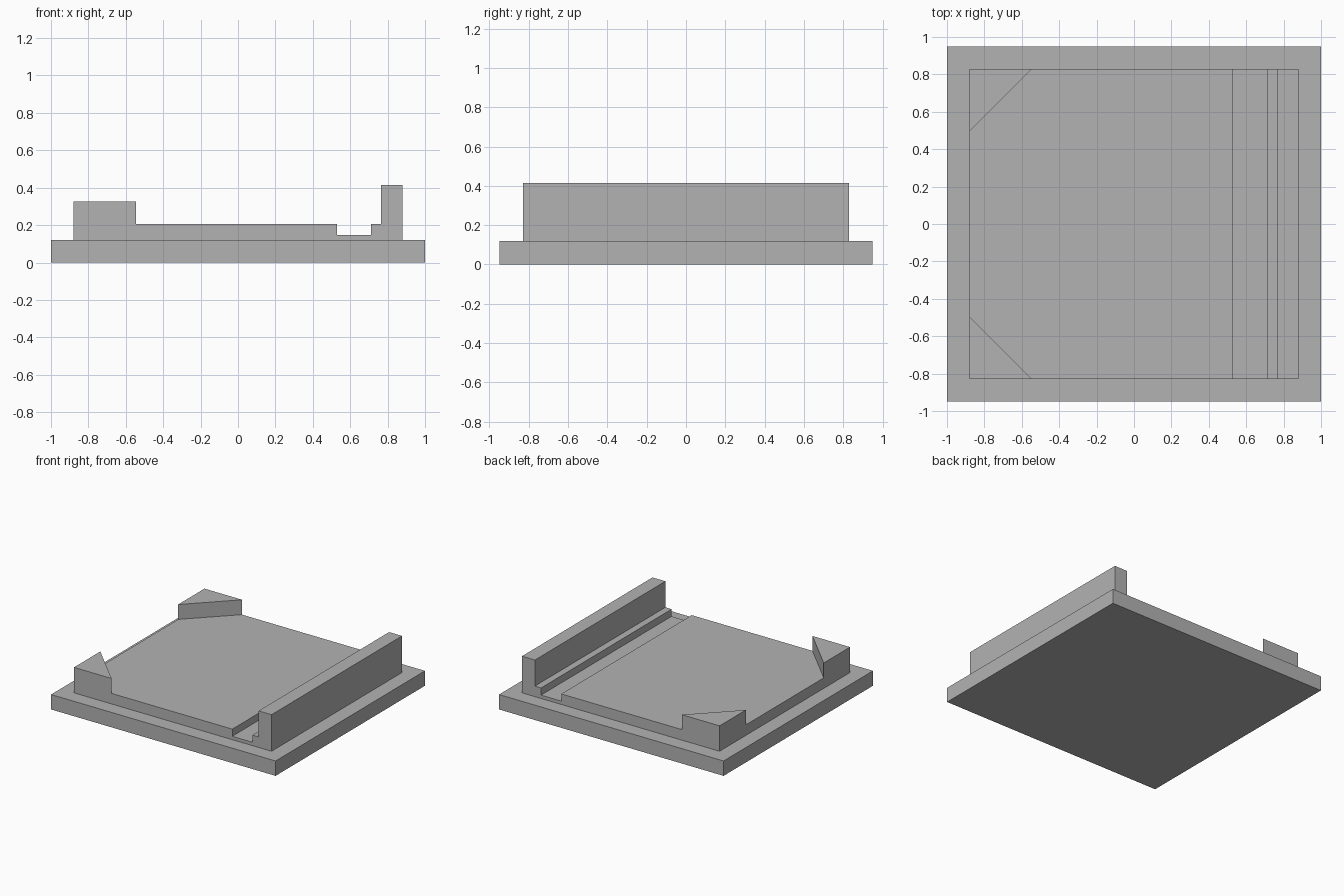
import bpy
import bmesh
from mathutils import Vector

cube = bpy.data.objects.get("Cube")
if cube:
    bpy.data.objects.remove(cube, do_unlink=True)

grey = bpy.data.materials.new("plain grey")
grey.use_nodes = True
colour = (0.45, 0.45, 0.45, 1)
grey.diffuse_color = colour
grey.node_tree.nodes["Principled BSDF"].inputs["Base Color"].default_value = colour


def prism(name, outline, sweep):
    """Extrude a flat outline along the sweep vector into a closed solid."""
    bm = bmesh.new()
    face = bm.faces.new([bm.verts.new(p) for p in outline])
    result = bmesh.ops.extrude_face_region(bm, geom=[face], use_keep_orig=True)
    moved = [v for v in result["geom"] if isinstance(v, bmesh.types.BMVert)]
    bmesh.ops.translate(bm, verts=moved, vec=Vector(sweep))
    bmesh.ops.recalc_face_normals(bm, faces=bm.faces)
    mesh = bpy.data.meshes.new(name)
    bm.to_mesh(mesh)
    bm.free()
    mesh.materials.append(grey)
    obj = bpy.data.objects.new(name, mesh)
    bpy.context.collection.objects.link(obj)
    return obj


BASE_TOP, DECK_TOP, BLOCK_TOP, WALL_TOP = 0.12, 0.205, 0.325, 0.415
GROOVE = 0.147
EDGE_X, EDGE_Y = 0.88, 0.83

# Base plate
prism("base_plate", [(-1, -0.95, 0), (1, -0.95, 0), (1, 0.95, 0), (-1, 0.95, 0)],
      (0, 0, BASE_TOP))

# Deck with its groove, step and tall side wall, as one profile
profile = [(-EDGE_X, BASE_TOP), (EDGE_X, BASE_TOP), (EDGE_X, WALL_TOP),
           (0.765, WALL_TOP), (0.765, DECK_TOP), (0.71, DECK_TOP),
           (0.71, GROOVE), (0.53, GROOVE), (0.53, DECK_TOP), (-EDGE_X, DECK_TOP)]
prism("deck_and_wall", [(x, -EDGE_Y, z) for x, z in profile], (0, 2 * EDGE_Y, 0))

# Triangular corner blocks on the right side
for name, side in (("front_corner_block", -1), ("back_corner_block", 1)):
    corner = [(-EDGE_X, EDGE_Y), (-EDGE_X, 0.495), (-0.545, EDGE_Y)]
    prism(name, [(x, side * y, DECK_TOP) for x, y in corner],
          (0, 0, BLOCK_TOP - DECK_TOP))
